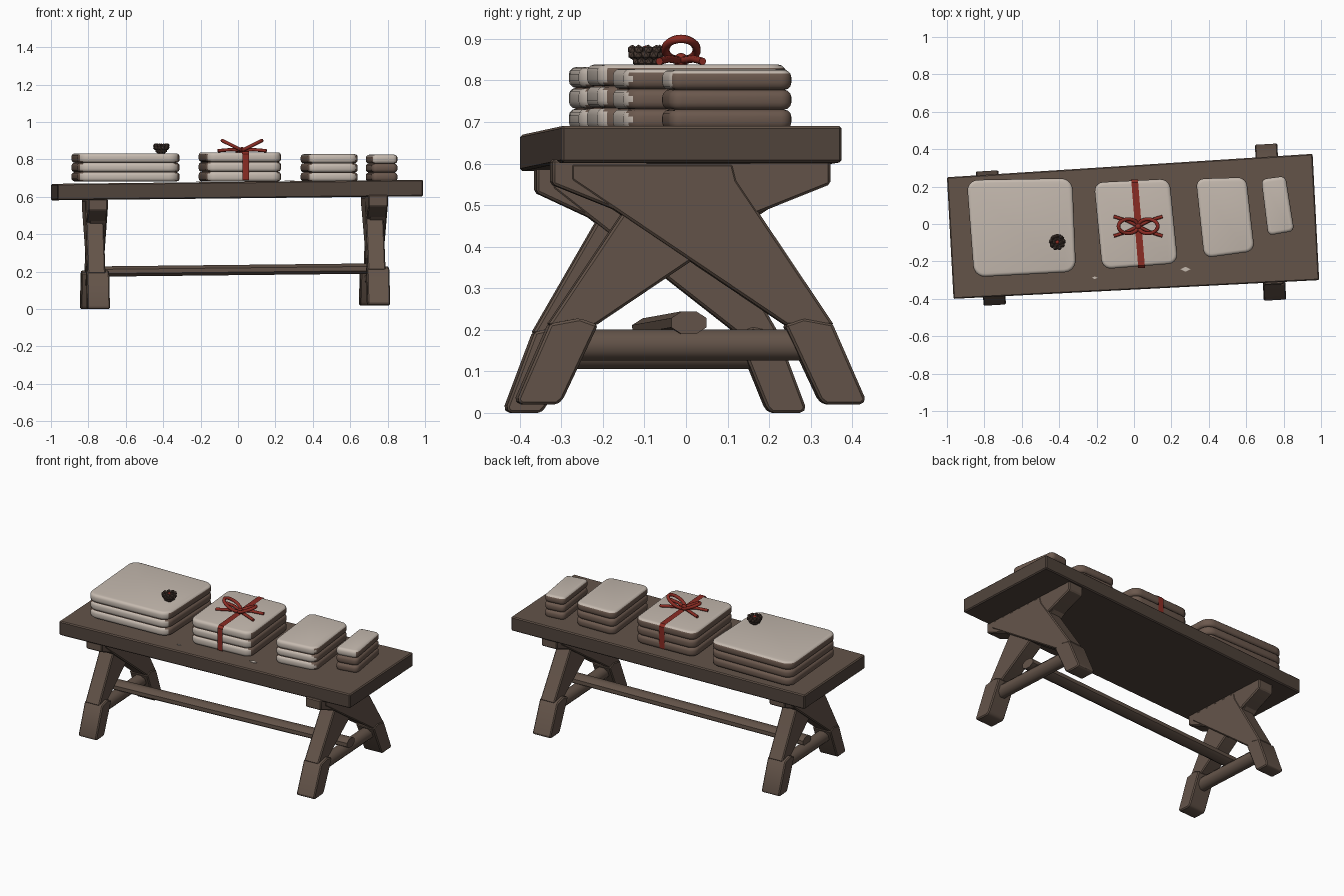
import bpy, bmesh, math
from mathutils import Vector, Matrix

cube = bpy.data.objects.get("Cube")
if cube:
    bpy.data.objects.remove(cube)


def material(name, rgb):
    m = bpy.data.materials.new(name)
    m.use_nodes = True
    m.diffuse_color = (*rgb, 1)
    m.node_tree.nodes["Principled BSDF"].inputs["Base Color"].default_value = (*rgb, 1)
    return m


WOOD = material("brown wood", (0.125, 0.087, 0.066))
EDGE = material("dark wood edge", (0.082, 0.058, 0.045))
CLOTH = material("brown cloth", (0.15, 0.1, 0.076))
WHITE = material("off white cloth", (0.56, 0.49, 0.43))
RED = material("red ribbon", (0.26, 0.025, 0.017))
CONE = material("dark cone", (0.07, 0.045, 0.035))
TILT = math.radians(3.3)


def finish(bm, name, mats, rule=None, angle=40):
    """Turn a bmesh into an object, colour its faces and smooth soft edges."""
    bmesh.ops.recalc_face_normals(bm, faces=bm.faces)
    bm.normal_update()
    if rule:
        for f in bm.faces:
            f.material_index = rule(f)
    me = bpy.data.meshes.new(name)
    bm.to_mesh(me)
    bm.free()
    for m in mats:
        me.materials.append(m)
    ob = bpy.data.objects.new(name, me)
    bpy.context.collection.objects.link(ob)
    bpy.ops.object.select_all(action='DESELECT')
    ob.select_set(True)
    bpy.context.view_layer.objects.active = ob
    bpy.ops.object.shade_smooth_by_angle(angle=math.radians(angle))
    return ob


def prism(points, depth, corner=0.0):
    """Extrude a closed outline of 3D points along a depth vector."""
    bm = bmesh.new()
    bm.faces.new([bm.verts.new(p) for p in points])
    if corner:
        bmesh.ops.bevel(bm, geom=bm.verts[:], offset=corner, segments=5,
                        profile=0.5, affect='VERTICES')
    ext = bmesh.ops.extrude_face_region(bm, geom=bm.faces[:])
    bmesh.ops.translate(bm, vec=depth,
                        verts=[v for v in ext["geom"] if isinstance(v, bmesh.types.BMVert)])
    bmesh.ops.recalc_face_normals(bm, faces=bm.faces)
    return bm


def soften(bm, offset, segments=1, edges=None):
    bmesh.ops.bevel(bm, geom=edges or bm.edges[:], offset=offset, segments=segments,
                    profile=0.5, affect='EDGES', clamp_overlap=True)


def bar(name, a, b, wide, high):
    """Eight-sided rounded rail between two points."""
    a, b = Vector(a), Vector(b)
    bm = bmesh.new()
    bmesh.ops.create_cone(bm, cap_ends=True, segments=8, radius1=0.54, radius2=0.54, depth=1)
    turn = Matrix.Rotation(math.pi / 8, 4, 'Z')
    stretch = Matrix.Diagonal((high, wide, (b - a).length, 1))
    aim = (b - a).to_track_quat('Z', 'X').to_matrix().to_4x4()
    # keep the rail's height upright
    if abs((aim @ Vector((1, 0, 0))).z) < 0.5:
        aim = aim @ Matrix.Rotation(math.pi / 2, 4, 'Z')
    bmesh.ops.transform(bm, verts=bm.verts,
                        matrix=Matrix.Translation((a + b) / 2) @ aim @ stretch @ turn)
    return finish(bm, name, [WOOD], angle=50)


# Table top, slightly skewed and sloping up towards one end
corners = [(-1, 0.25), (-0.965, -0.40), (0.99, -0.30), (0.955, 0.375)]
bm = prism([(x, y, 0.592 + 0.011 * x) for x, y in corners], (0, 0, 0.088))
soften(bm, 0.006)
finish(bm, "table_top", [WOOD, EDGE], lambda f: int(f.normal.z < 0.5), angle=20)

# Crossed trestles
LEG = [(-0.29, 0.6), (0.1, 0.6), (0.11, 0.56), (0.345, 0.21), (0.23, 0.21), (-0.29, 0.56)]
FOOT = [(0.225, 0.212), (0.27, 0.228), (0.34, 0.215), (0.42, 0.032), (0.41, 0.02),
        (0.325, 0.02), (0.31, 0.032)]
CAP = [(-0.335, 0.61), (-0.335, 0.55), (-0.16, 0.48), (0.16, 0.48), (0.335, 0.55), (0.335, 0.61)]


def trestle(side, x0, y0, drop, squeeze):
    place = Matrix.Translation((x0, y0, -drop)) @ Matrix.Rotation(TILT, 4, 'Z')

    def part(name, outline, width, flip=1, shift=0.0, bevel=0.006):
        pts = [(shift - width / 2, flip * y * squeeze, z) for y, z in outline]
        b = prism(pts, (width, 0, 0))
        soften(b, bevel)
        bmesh.ops.transform(b, matrix=place, verts=b.verts)
        finish(b, f"{side}_{name}", [WOOD], angle=30)

    part("cap_beam", CAP, 0.105)
    for flip, end in ((1, "back"), (-1, "front")):
        part(f"{end}_leg", LEG, 0.095, flip, 0.008 * flip)
        part(f"{end}_foot", FOOT, 0.12, flip)
    rail = [place @ Vector((0, s * 0.29 * squeeze, 0.163)) for s in (-1, 1)]
    bar(f"{side}_foot_rail", rail[0], rail[1], 0.075, 0.075)


trestle("left", 0.73, 0.01, 0.0, 1.0)
trestle("right", -0.765, -0.075, 0.02, 0.86)
bar("long_stretcher", (-0.78, -0.087, 0.2), (0.78, 0.007, 0.217), 0.085, 0.055)


# Folded cloth stacks: white on top and in front, brown elsewhere
def stack(name, quad, corner, top, white_front=(0, 1, 2)):
    base = 0.682
    step = (top - base) / 3
    for i in range(3):
        b = prism([(x, y, base + i * step) for x, y in quad], (0, 0, step), corner)
        rim = [e for e in b.edges if abs(e.verts[0].co.z - e.verts[1].co.z) < 1e-4]
        soften(b, 0.017, 3, rim)

        def rule(f, i=i):
            lit = (i == 2 and f.normal.z > 0.5) or (i in white_front and f.normal.y < -0.6)
            return int(lit)
        finish(b, f"{name}_layer_{i + 1}", [CLOTH, WHITE], rule, 60)


stack("large_stack", [(-0.895, 0.235), (-0.33, 0.245), (-0.31, -0.255), (-0.855, -0.285)],
      0.06, 0.832)
stack("tied_stack", [(-0.215, 0.222), (0.19, 0.242), (0.235, -0.21), (-0.17, -0.242)],
      0.05, 0.838)
stack("medium_stack", [(0.33, 0.242), (0.60, 0.25), (0.645, -0.145), (0.375, -0.182)],
      0.045, 0.828)
stack("small_stack", [(0.68, 0.24), (0.81, 0.257), (0.857, -0.037), (0.717, -0.062)],
      0.028, 0.825, (2,))


# Ribbon band wrapped over the tied stack
def strip(name, points, width, thick, closed=False):
    """Flat ribbon swept along a path, from a bevelled curve."""
    cu = bpy.data.curves.new(name, 'CURVE')
    cu.dimensions = '3D'
    cu.bevel_depth = thick
    cu.bevel_resolution = 2
    cu.extrude = max(width / 2 - thick, 0)
    cu.use_fill_caps = True
    sp = cu.splines.new('POLY')
    sp.points.add(len(points) - 1)
    for p, co in zip(sp.points, points):
        p.co = (*co, 1)
    sp.use_cyclic_u = closed
    cu.materials.append(RED)
    ob = bpy.data.objects.new(name, cu)
    bpy.context.collection.objects.link(ob)


band = [(0.235, 0.69), (0.238, 0.828), (0.222, 0.842), (-0.222, 0.842), (-0.236, 0.828), (-0.236, 0.69)]
half = 0.018
bm = bmesh.new()
rows = [[bm.verts.new((0.022 - y * 0.08 + s * half, y, z)) for s in (-1, 1)] for y, z in band]
for a, b in zip(rows, rows[1:]):
    bm.faces.new((a[0], a[1], b[1], b[0]))
bmesh.ops.solidify(bm, geom=bm.faces[:], thickness=0.008)
finish(bm, "ribbon_band", [RED])

# Bow: two raised loops, four tails and a knot
HUB = Vector((0.022, -0.012, 0.848))
for s, side in ((1, "left"), (-1, "right")):
    loop = []
    for k in range(24):
        t = math.tau * k / 24
        out = 0.5 - 0.5 * math.cos(t)
        loop.append(HUB + Vector((s * 0.105 * out, 0.038 * math.sin(t), 0.052 * out)))
    strip(f"bow_loop_{side}", loop, 0.0, 0.010, True)
    for d, end in ((1, "back"), (-1, "front")):
        tip = HUB + Vector((s * 0.13, d * 0.052, -0.002))
        mid = HUB + Vector((s * 0.06, d * 0.03, 0.004))
        strip(f"bow_tail_{side}_{end}", [HUB, mid, tip], 0.0, 0.009)
bm = bmesh.new()
bmesh.ops.create_uvsphere(bm, u_segments=12, v_segments=8, radius=0.018,
                          matrix=Matrix.Translation(HUB))
finish(bm, "bow_knot", [RED], angle=60)

# Small cone with overlapping scales on the large stack
SPOT = Vector((-0.41, -0.097, 0.83))
bm = bmesh.new()
bmesh.ops.create_cone(bm, cap_ends=True, segments=12, radius1=0.02, radius2=0.034, depth=0.036,
                      matrix=Matrix.Translation(SPOT + Vector((0, 0, 0.02))))
for count, radius, height, size in ((8, 0.022, 0.016, 0.012), (10, 0.032, 0.032, 0.013),
                                    (9, 0.034, 0.044, 0.012), (5, 0.015, 0.042, 0.010)):
    for k in range(count):
        t = math.tau * k / count + height * 20
        at = SPOT + Vector((radius * math.cos(t), radius * math.sin(t), height))
        bmesh.ops.create_icosphere(bm, subdivisions=1, radius=size, matrix=Matrix.Translation(at))
finish(bm, "scaled_cone", [CONE], angle=20)
bm = bmesh.new()
bmesh.ops.create_icosphere(bm, subdivisions=2, radius=0.011,
                           matrix=Matrix.Translation(SPOT + Vector((0, 0, 0.043))))
finish(bm, "cone_berry", [RED], angle=60)

# Tiny cloth scraps on the table
for i, (x, y, r) in enumerate([(-0.21, -0.287, 0.015), (0.275, -0.242, 0.026)]):
    z = 0.681 + 0.011 * x
    bm = prism([(x - r, y, z), (x, y - r / 2, z), (x + r, y, z), (x, y + r / 2, z)], (0, 0, 0.003))
    finish(bm, f"cloth_scrap_{i + 1}", [WHITE])
